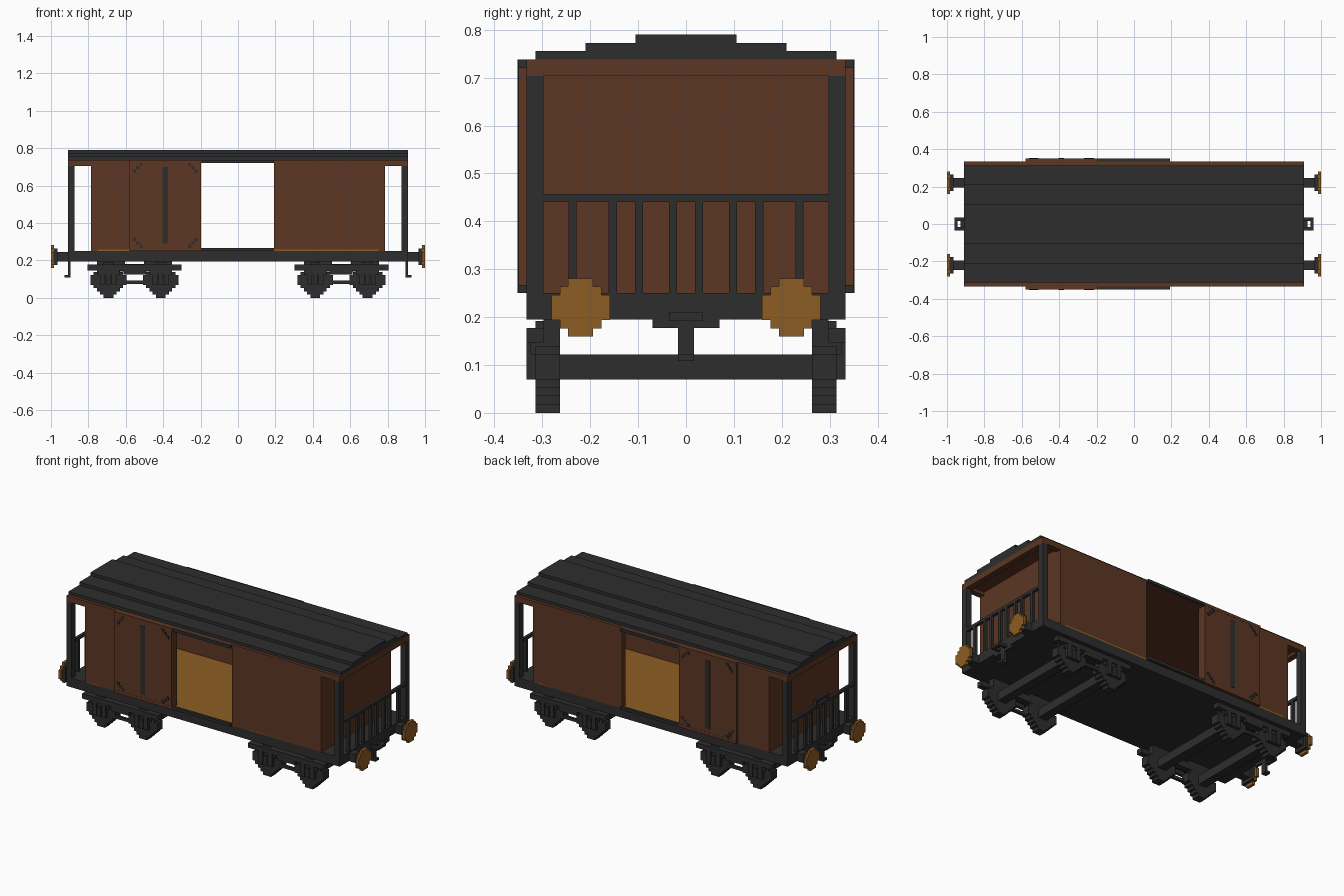
import bpy
import bmesh

V = 0.0174  # block unit of the stepped style

cube = bpy.data.objects.get("Cube")
if cube:
    bpy.data.objects.remove(cube, do_unlink=True)


def material(name, rgb):
    m = bpy.data.materials.new(name)
    m.use_nodes = True
    m.diffuse_color = (*rgb, 1)
    m.node_tree.nodes["Principled BSDF"].inputs["Base Color"].default_value = (*rgb, 1)
    return m


IRON = material("dark iron", (0.027, 0.027, 0.027))
WOOD = material("red brown planks", (0.107, 0.037, 0.017))
GOLD = material("ochre", (0.27, 0.11, 0.017))


def build(name, mat, boxes, mirror=""):
    """One object from (x0, x1, y0, y1, z0, z1) boxes, mirrored on given axes."""
    for axis in mirror:
        i = "xy".index(axis) * 2
        boxes = boxes + [b[:i] + (-b[i + 1], -b[i]) + b[i + 2:] for b in boxes]
    bm = bmesh.new()
    for x0, x1, y0, y1, z0, z1 in boxes:
        made = bmesh.ops.create_cube(bm, size=1)["verts"]
        for v in made:
            v.co.x = x1 if v.co.x > 0 else x0
            v.co.y = y1 if v.co.y > 0 else y0
            v.co.z = z1 if v.co.z > 0 else z0
    mesh = bpy.data.meshes.new(name)
    bm.to_mesh(mesh)
    bm.free()
    mesh.materials.append(mat)
    ob = bpy.data.objects.new(name, mesh)
    bpy.context.scene.collection.objects.link(ob)
    return ob


L, W, WALL = 0.91, 0.333, 0.035   # half length, half width, wall thickness
BODY, FLOOR, EAVES = 0.787, 0.25, 0.738
D0, D1, OPEN = -0.58, -0.197, 0.193  # sliding door ends and opening end

# Chassis and cargo floor
build("chassis", IRON, [(-L, L, -W, W, 0.195, FLOOR)])
build("cargo_floor", GOLD, [(-BODY + WALL, BODY - WALL, -W, W, FLOOR, 0.258)])

# Body walls with a doorway on both sides
build("side_walls", WOOD, [(-BODY, D1, W - WALL, W, FLOOR, EAVES),
                           (OPEN, BODY, W - WALL, W, FLOOR, EAVES)], "y")
build("end_walls", WOOD, [(BODY - WALL, BODY, WALL - W, W - WALL, FLOOR, EAVES)], "x")
build("ceiling", WOOD, [(-L + WALL, L - WALL, WALL - W, W - WALL, 0.722, EAVES)])
build("platform_eaves", WOOD, [(L - WALL, L, -W, W, 0.704, EAVES),
                               (BODY, L - WALL, W - WALL, W, 0.704, EAVES),
                               (BODY, L - WALL, -W, WALL - W, 0.704, EAVES)], "x")
build("door_lintels", WOOD, [(D1, OPEN, W - WALL, W, 0.722, EAVES)], "y")

# Stepped roof
build("roof", IRON, [(-L, L, -w, w, EAVES + i * V, EAVES + (i + 1) * V)
                     for i, w in enumerate((0.314, 0.21, 0.105))])

# Sliding doors, their tracks, and iron fittings
OUT = W + V
build("sliding_doors", WOOD, [(D0, D1, W, OUT - 0.001, FLOOR + V, EAVES - V)], "y")
build("door_tracks", IRON, [(D1, OPEN, W, OUT, z, z + V) for z in (FLOOR, EAVES - V)], "y")
build("door_track_covers", WOOD, [(D0, D1, W, OUT, z, z + V) for z in (FLOOR, EAVES - V)], "y")
build("track_end_caps", IRON, [(D1 - 0.002, D1, W, OUT + 0.001, z, z + V)
                               for z in (FLOOR, EAVES - V)], "y")
mid = (D0 + D1) / 2
fittings = [(mid - 0.015, mid + 0.015, OUT - 0.001, OUT + 0.002, 0.29, 0.70)]
for s in (-1, 1):
    for t in (-1, 1):
        for i, j in ((1, 1), (2, 0), (0, 2)):
            x = mid + s * (0.165 - i * V)
            z = 0.494 + t * (0.218 - j * V)
            fittings.append((x - V / 2, x + V / 2, OUT - 0.001, OUT + 0.002, z - V / 2, z + V / 2))
build("door_fittings", IRON, fittings, "y")

# Platform posts and railings
build("platform_posts", IRON, [(L - WALL, L, W - WALL, W, FLOOR, 0.704)], "xy")
build("railing_tops", IRON, [(L - V, L, WALL - W, W - WALL, 0.44, 0.457)], "x")
build("railing_bars", IRON, [(L - V, L, y - V / 2, y + V / 2, FLOOR, 0.44)
                             for y in (0.027, 0.098, 0.153, 0.237)], "xy")
build("brake_handle", IRON, [(-L, V - L, -0.06, 0.06, 0.475, 0.49),
                             (-L, V - L, -0.06, -0.043, 0.457, 0.475),
                             (-L, V - L, 0.043, 0.06, 0.457, 0.475)])


def disc(axis_range, centre_a, centre_z, rows, along):
    """Stepped disc: rows are (half width, half height) in blocks."""
    out = []
    for a, h in rows:
        span = (centre_a - a * V, centre_a + a * V)
        up = (centre_z - h * V, centre_z + h * V)
        out.append(axis_range + span + up if along == "x" else span + axis_range + up)
    return out


# Buffers
BUFFER = [(3.5, 1.5), (2.5, 2.5), (1.5, 3.5)]
build("buffer_faces", GOLD, disc((0.983, 1.0), 0.22, 0.22, BUFFER, "x"), "xy")
build("buffer_backs", IRON, disc((0.966, 0.983), 0.22, 0.22, BUFFER[1:2], "x")
      + [(L, 0.966, 0.195, 0.245, 0.195, 0.245)], "xy")

# Coupling loops and hooks
build("coupling_loops", IRON, [(L, 0.96, 0.017, 0.035, 0.193, 0.21),
                               (L, 0.96, -0.035, -0.017, 0.193, 0.21),
                               (0.943, 0.96, -0.017, 0.017, 0.193, 0.21)], "x")
build("coupling_hooks", IRON, [(0.895, L, -0.017, 0.017, 0.108, 0.195),
                               (0.895, 0.927, -0.017, 0.017, 0.108, 0.122),
                               (0.895, L, -0.07, 0.07, 0.177, 0.195)], "x")

# Bogies: wheels, axles, side frames
CENTRE, HALF_BASE = 0.553, 0.14
WHEEL = [(5.5, 1.5), (4.5, 2.5), (3.5, 3.5), (2.5, 4.5), (1.5, 5.5)]
wheels, axles, frames = [], [], []
for x in (CENTRE - HALF_BASE, CENTRE + HALF_BASE):
    wheels += disc((0.263, 0.314), x, 5.5 * V, WHEEL, "y")
    axles.append((x - 0.026, x + 0.026, -0.314, 0.314, 0.07, 0.122))
    frames += [(x - 0.06, x + 0.06, 0.314, 0.325, 0.122, 0.15),
               (x - 0.045, x - 0.017, 0.314, W, 0.07, 0.15),
               (x + 0.017, x + 0.045, 0.314, W, 0.07, 0.15),
               (x - 0.012, x + 0.012, 0.314, W, 0.07, 0.125)]
frames += [(CENTRE - 0.252, CENTRE + 0.252, 0.298, W, 0.147, 0.177),
           (CENTRE - 0.2, CENTRE + 0.2, 0.263, 0.298, 0.14, 0.18),
           (CENTRE - 0.2, CENTRE - 0.05, 0.263, 0.298, 0.18, 0.195),
           (CENTRE + 0.05, CENTRE + 0.2, 0.263, 0.298, 0.18, 0.195),
           (CENTRE - 0.06, CENTRE + 0.06, 0.314, W, 0.125, 0.147),
           (CENTRE - 0.12, CENTRE + 0.12, 0.298, 0.314, 0.075, 0.092)]
build("wheels", IRON, wheels, "xy")
build("axles", IRON, axles, "x")
build("bogie_frames", IRON, frames, "xy")
